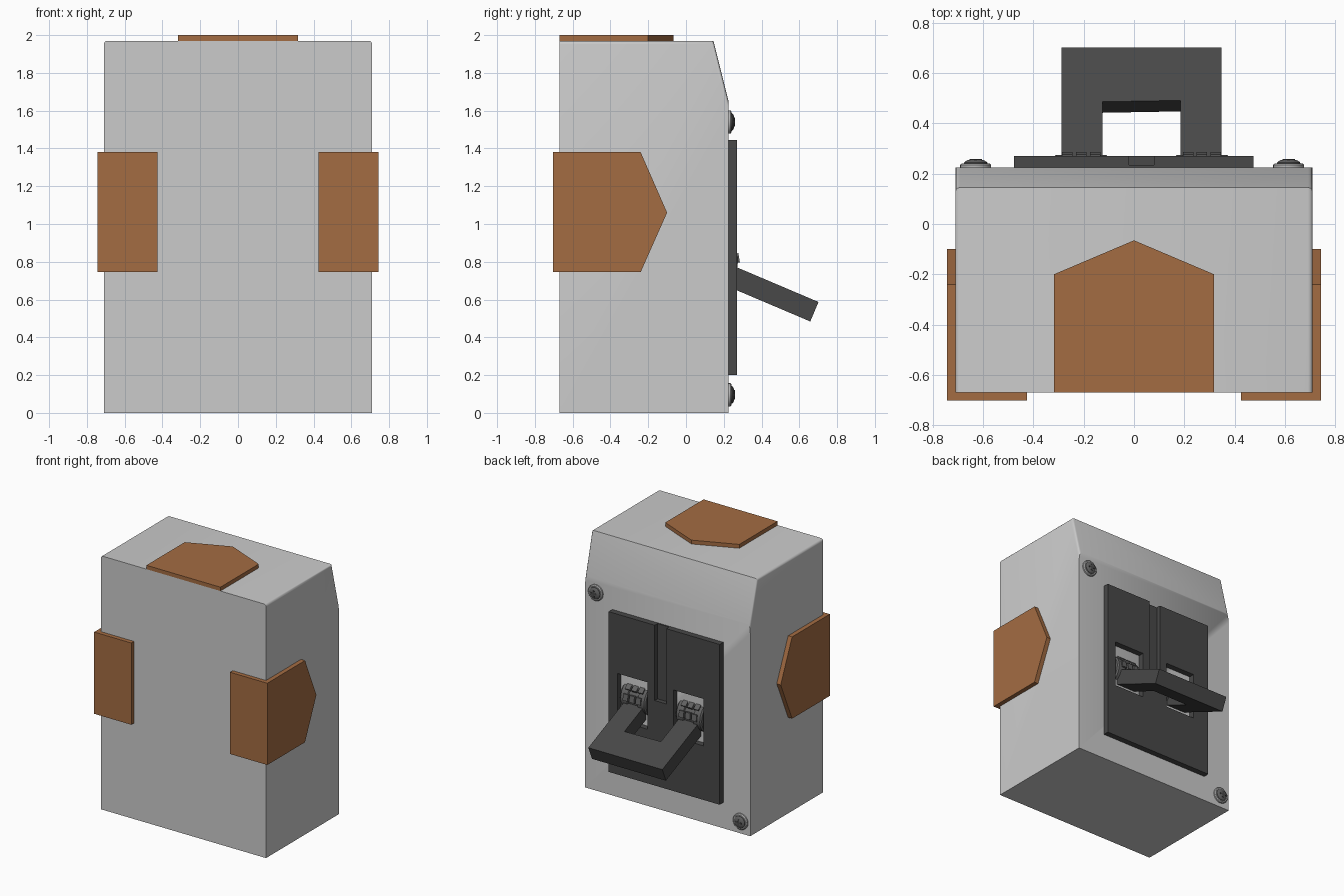
import bpy, bmesh, math
from mathutils import Matrix, Vector

if "Cube" in bpy.data.objects:
    bpy.data.objects.remove(bpy.data.objects["Cube"])


def material(name, colour):
    m = bpy.data.materials.new(name)
    m.diffuse_color = (*colour, 1)
    m.use_nodes = True
    m.node_tree.nodes["Principled BSDF"].inputs["Base Color"].default_value = m.diffuse_color
    return m


BROWN = material("brown", (0.37, 0.15, 0.055))
DARK = material("dark", (0.065, 0.065, 0.065))
HINGE = material("hinge_grey", (0.12, 0.12, 0.12))
STEEL = material("steel", (0.45, 0.45, 0.45))


def finish(name, bm, mat=None, smooth=False):
    bmesh.ops.recalc_face_normals(bm, faces=bm.faces)
    me = bpy.data.meshes.new(name)
    bm.to_mesh(me)
    bm.free()
    ob = bpy.data.objects.new(name, me)
    bpy.context.collection.objects.link(ob)
    if mat:
        me.materials.append(mat)
    if smooth:
        bpy.ops.object.select_all(action='DESELECT')
        ob.select_set(True)
        bpy.context.view_layer.objects.active = ob
        bpy.ops.object.shade_smooth_by_angle(angle=math.radians(35))
    return ob


def prism(bm, points, depth):
    """Closed solid: 3D outline swept along a depth vector."""
    a = [bm.verts.new(p) for p in points]
    b = [bm.verts.new(Vector(p) + Vector(depth)) for p in points]
    bm.faces.new(a)
    bm.faces.new(b[::-1])
    for i in range(len(a)):
        j = (i + 1) % len(a)
        bm.faces.new((a[i], b[i], b[j], a[j]))


def box(bm, x0, x1, y0, y1, z0, z1):
    prism(bm, [(x0, y0, z0), (x1, y0, z0), (x1, y1, z0), (x0, y1, z0)], (0, 0, z1 - z0))


def lathe(bm, profile, centre, axis, steps):
    """Revolve (radius, height) points about 'X' or 'Y' at centre."""
    rings = []
    for r, h in profile:
        ring = []
        for k in range(steps):
            t = 2 * math.pi * k / steps
            u, v = r * math.cos(t), r * math.sin(t)
            p = (h, u, v) if axis == 'X' else (u, h, v)
            ring.append(bm.verts.new(Vector(centre) + Vector(p)))
        rings.append(ring)
    for a, b in zip(rings, rings[1:]):
        for k in range(steps):
            j = (k + 1) % steps
            bm.faces.new((a[k], a[j], b[j], b[k]))
    bm.faces.new(rings[0])
    bm.faces.new(rings[-1][::-1])


# Housing with sloped upper back and softened top side edges
bm = bmesh.new()
side = [(-0.67, 0), (0.225, 0), (0.225, 1.65), (0.145, 1.97), (-0.67, 1.97)]
prism(bm, [(-0.71, y, z) for y, z in side], (1.42, 0, 0))
edges = [e for e in bm.edges if abs(e.verts[0].co.x - e.verts[1].co.x) < 0.01
         and min(v.co.z for v in e.verts) > 1.6]
bmesh.ops.bevel(bm, geom=edges, offset=0.018, segments=3, profile=0.5, affect='EDGES')
finish("housing", bm, None, True)

# Corner straps: pointed side plate and front flange as one folded part
for name, s in (("left", -1), ("right", 1)):
    bm = bmesh.new()
    prism(bm, [(s * 0.71, y, z) for y, z in
               [(-0.67, 0.745), (-0.24, 0.745), (-0.10, 1.06), (-0.24, 1.38), (-0.67, 1.38)]],
          (s * 0.034, 0, 0))
    x0, x1 = sorted((s * 0.425, s * 0.744))
    box(bm, x0, x1, -0.703, -0.67, 0.745, 1.38)
    finish(name + "_corner_strap", bm, BROWN)

# Pointed plate on top
bm = bmesh.new()
prism(bm, [(-0.318, -0.67, 1.968), (0.318, -0.67, 1.968), (0.318, -0.20, 1.968),
           (0, -0.065, 1.968), (-0.318, -0.20, 1.968)], (0, 0, 0.032))
finish("top_plate", bm, BROWN)

# Back plate with two hinge windows and a shallow centre groove
MID = 0.03
bm = bmesh.new()
box(bm, -0.478, 0.475, 0.222, 0.27, 0.20, 1.445)
plate = finish("switch_plate", bm, DARK)
bm = bmesh.new()
for s in (-1, 1):
    x0, x1 = sorted((MID + s * 0.11, MID + s * 0.37))
    box(bm, x0, x1, 0.1, 0.4, 0.62, 0.985)
box(bm, MID - 0.05, MID + 0.05, 0.235, 0.4, 0.86, 1.6)
cutter = finish("plate_cutter", bm)
cutter.hide_render = True
cutter.hide_viewport = True
mod = plate.modifiers.new("windows", 'BOOLEAN')
mod.operation = 'DIFFERENCE'
mod.solver = 'EXACT'
mod.object = cutter

# Hinge drums with ribs and raised pads
CY, CZ = 0.16, 0.80
for name, s in (("left", -1), ("right", 1)):
    cx = MID + s * 0.24
    bm = bmesh.new()
    lathe(bm, [(0.105, -0.11), (0.115, -0.10), (0.115, -0.045), (0.105, -0.04), (0.105, 0.04),
               (0.115, 0.045), (0.115, 0.10), (0.105, 0.11)], (cx, CY, CZ), 'X', 24)
    for deg in (10, 50):
        for dx in (-0.055, 0.0, 0.055):
            sub = bmesh.ops.create_cube(bm, size=1, matrix=(
                Matrix.Translation((cx + dx, CY, CZ)) @ Matrix.Rotation(math.radians(deg), 4, 'X')
                @ Matrix.Translation((0, 0.108, 0)) @ Matrix.Diagonal((0.042, 0.03, 0.05, 1))))
    finish(name + "_hinge_drum", bm, HINGE, True)

# U-shaped lever, drawn flat then tilted down
bm = bmesh.new()
outline = [(-0.318, 0), (-0.155, 0), (-0.155, 0.311), (0.155, 0.317), (0.155, 0),
           (0.318, 0), (0.318, 0.545), (-0.318, 0.545)]
prism(bm, [(x, y, 0) for x, y in outline], (0, 0, -0.112))
bm.transform(Matrix.Translation((MID, 0.20, 0.80)) @ Matrix.Rotation(math.radians(-23), 4, 'X'))
finish("lever_handle", bm, DARK)

# Two domed screws with washers and cross recess bars
for name, x, z in (("upper", 0.615, 1.54), ("lower", -0.63, 0.095)):
    bm = bmesh.new()
    lathe(bm, [(0.062, -0.005), (0.062, 0.01), (0.055, 0.016)], (x, 0.225, z), 'Y', 24)
    finish(name + "_screw_washer", bm, STEEL, True)
    bm = bmesh.new()
    lathe(bm, [(0.048, 0.01), (0.046, 0.02), (0.035, 0.028), (0.015, 0.032)],
          (x, 0.225, z), 'Y', 24)
    finish(name + "_screw_head", bm, HINGE, True)
    bm = bmesh.new()
    box(bm, x - 0.025, x + 0.025, 0.245, 0.2585, z - 0.006, z + 0.006)
    box(bm, x - 0.006, x + 0.006, 0.245, 0.2585, z - 0.025, z + 0.025)
    finish(name + "_screw_cross", bm, DARK)
